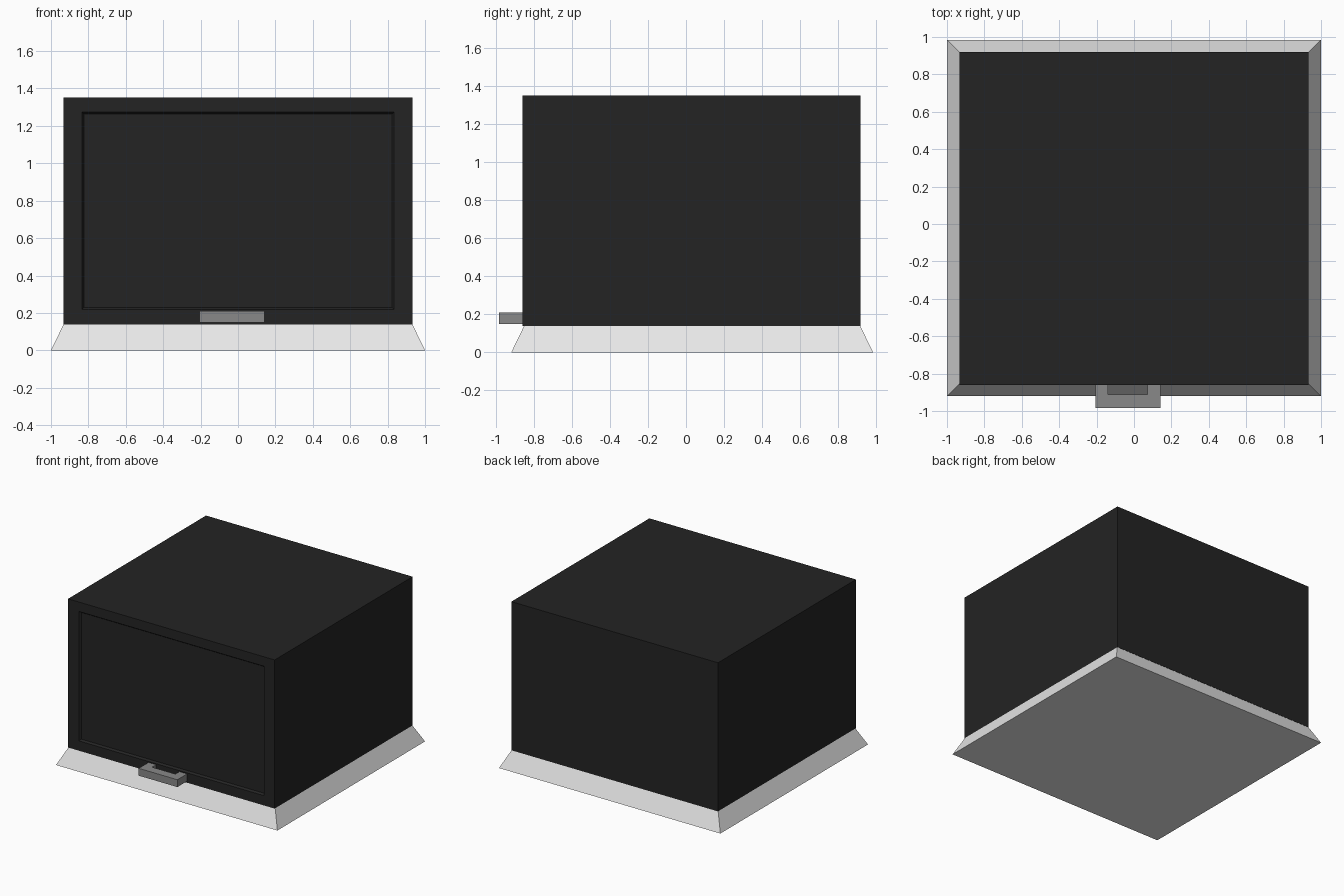
import bpy
import bmesh
from mathutils import Vector

default_cube = bpy.data.objects.get("Cube")
if default_cube:
    bpy.data.objects.remove(default_cube, do_unlink=True)


def make_material(name, level):
    mat = bpy.data.materials.new(name)
    mat.use_nodes = True
    colour = (level, level, level, 1)
    mat.diffuse_color = colour
    mat.node_tree.nodes["Principled BSDF"].inputs["Base Color"].default_value = colour
    return mat


black = make_material("matte black", 0.017)
white = make_material("off white", 0.8)
grey = make_material("mid grey", 0.25)


def add_object(name, bm, mat):
    bmesh.ops.recalc_face_normals(bm, faces=bm.faces)
    mesh = bpy.data.meshes.new(name)
    bm.to_mesh(mesh)
    bm.free()
    mesh.materials.append(mat)
    obj = bpy.data.objects.new(name, mesh)
    bpy.context.collection.objects.link(obj)
    return obj


def add_box(bm, low, high):
    """Add a box between two corners and return its vertices."""
    low, high = Vector(low), Vector(high)
    verts = bmesh.ops.create_cube(bm, size=1)["verts"]
    for v in verts:
        v.co = (low + high) / 2 + v.co * (high - low)
    return verts


# Flared base: a box whose upper rim is drawn in
bm = bmesh.new()
rim = 0.067
for v in add_box(bm, (-1, -0.92, 0), (1, 0.985, 0.138)):
    if v.co.z > 0.1:
        v.co.x -= rim if v.co.x > 0 else -rim
        v.co.y -= rim if v.co.y > 0 else -rim
add_object("flared_base", bm, white)

# Main body with a shallow, sloped recess in the front
bm = bmesh.new()
add_box(bm, (-0.933, -0.86, 0.138), (0.933, 0.92, 1.352))
bm.normal_update()
front = min(bm.faces, key=lambda f: f.calc_center_median().y)
bmesh.ops.inset_region(bm, faces=[front], thickness=0.1)
for v in front.verts:
    v.co.z = 1.275 if v.co.z > 0.7 else 0.218
    v.co.x = 0.835 if v.co.x > 0 else -0.835
bmesh.ops.inset_region(bm, faces=[front], thickness=0.016, depth=-0.016)
add_object("body", bm, black)

# Handle: a front bar on two short arms
bm = bmesh.new()
outline = [(-0.207, -0.86), (-0.207, -0.985), (0.142, -0.985), (0.142, -0.86),
           (0.073, -0.86), (0.073, -0.912), (-0.138, -0.912), (-0.138, -0.86)]
face = bm.faces.new([bm.verts.new((x, y, 0.15)) for x, y in outline])
extruded = bmesh.ops.extrude_face_region(bm, geom=[face])["geom"]
bmesh.ops.translate(bm, vec=(0, 0, 0.06),
                    verts=[g for g in extruded if isinstance(g, bmesh.types.BMVert)])
add_object("front_handle", bm, grey)
